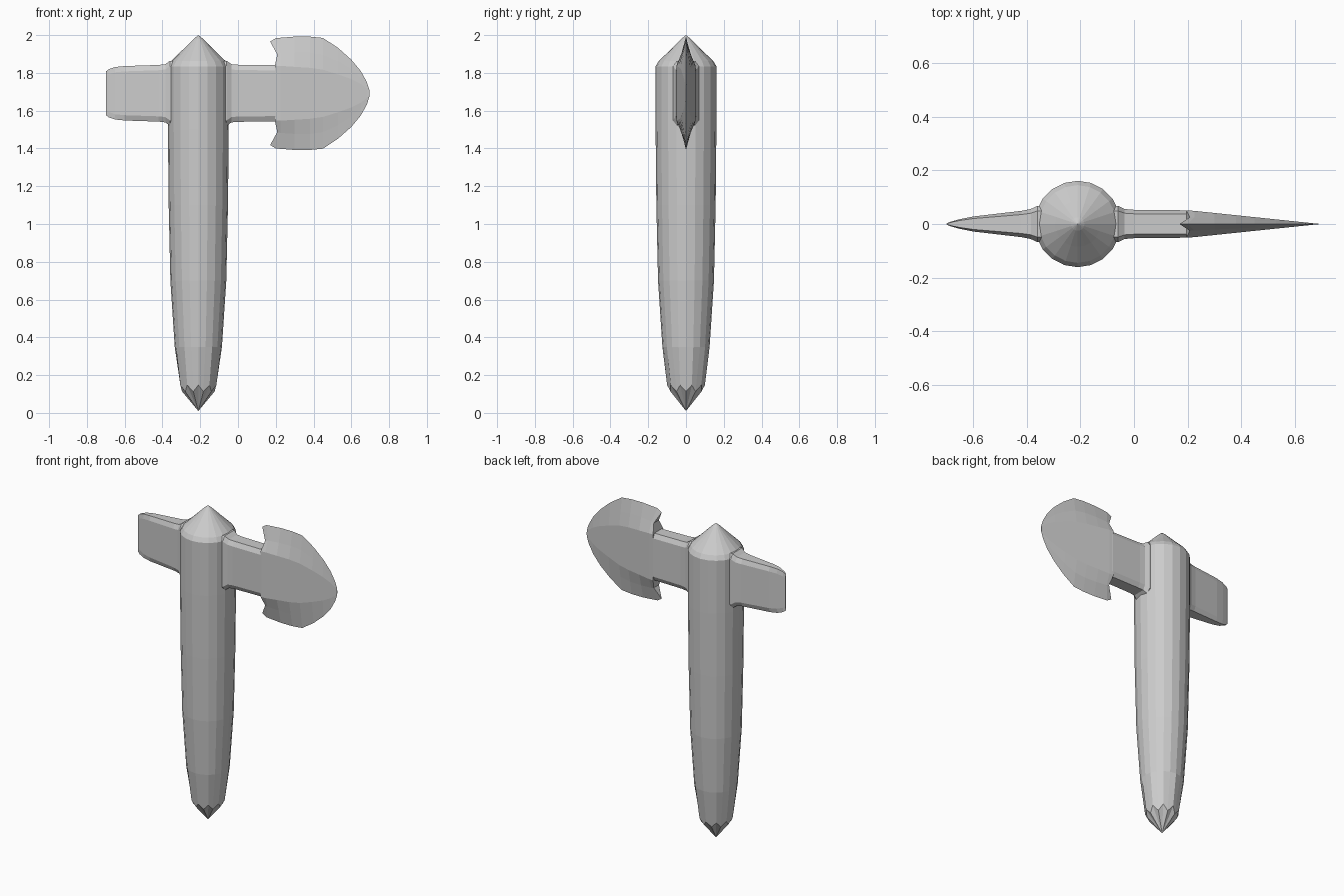
import bpy, bmesh
from math import sin, cos, pi

if "Cube" in bpy.data.objects:
    bpy.data.objects.remove(bpy.data.objects["Cube"])

CZ = 1.692   # height of the head's centre line
HX = -0.21   # handle axis
SIDES = 20


def make(name, rings, cap_start, cap_end):
    """Skin a list of closed rings; caps are lists of index tuples."""
    bm = bmesh.new()
    vr = [[bm.verts.new(p) for p in r] for r in rings]
    n = len(vr[0])
    for a, b in zip(vr, vr[1:]):
        for i in range(n):
            j = (i + 1) % n
            bm.faces.new((a[i], a[j], b[j], b[i]))
    for ring, cap in ((vr[0], cap_start), (vr[-1], cap_end)):
        for idx in cap:
            bm.faces.new([ring[i] for i in idx])
    bmesh.ops.remove_doubles(bm, verts=bm.verts, dist=0.0005)
    bmesh.ops.dissolve_degenerate(bm, edges=bm.edges, dist=0.0005)
    bmesh.ops.recalc_face_normals(bm, faces=bm.faces)
    me = bpy.data.meshes.new(name)
    bm.to_mesh(me)
    bm.free()
    ob = bpy.data.objects.new(name, me)
    bpy.context.collection.objects.link(ob)
    return ob


# Handle: tapered shaft with a zigzag carved point and a conical top
profile = [(0.0, 0.01), (0.093, 0.13), (0.125, 0.35), (0.148, 0.70),
           (0.157, 1.10), (0.161, 1.50), (0.161, 1.835), (0.145, 1.862),
           (0.085, 1.92), (0.025, 1.98), (0.0, 2.0)]
rings = []
for k, (r, z) in enumerate(profile):
    ring = []
    for i in range(SIDES):
        a = 2 * pi * i / SIDES
        s = (1 if i % 2 else -1) if k == 1 else 0
        rr = r + s * 0.007
        ring.append((HX + rr * cos(a), rr * sin(a), z + s * 0.017))
    rings.append(ring)
make("handle", rings, [], [])


# Bar: chamfered beam running through the handle
# x, half thickness, half height
bar = [(-0.70, 0.002, 0.115), (-0.685, 0.008, 0.127), (-0.65, 0.018, 0.139),
       (-0.60, 0.028, 0.144), (-0.42, 0.049, 0.150), (-0.385, 0.056, 0.154),
       (-0.36, 0.068, 0.172), (-0.06, 0.068, 0.172), (-0.035, 0.056, 0.154),
       (0.0, 0.053, 0.151), (0.20, 0.051, 0.149), (0.24, 0.040, 0.140)]


def bar_ring(x, t, h):
    c, u = h - 0.028, t * 0.72
    pts = [(u, h), (t, c), (t, -c), (u, -h), (-u, -h), (-t, -c), (-t, c), (-u, h)]
    return [(x, y, CZ + z) for y, z in pts]


make("head_bar", [bar_ring(*s) for s in bar], [range(8)], [range(8)])


# Blade: each station holds (x, half height) for edge, middle and core rows
stations = [
    ((0.17, 0.274), (0.208, 0.205), (0.195, 0.145)),
    ((0.20, 0.292), (0.225, 0.210), (0.225, 0.145)),
    ((0.30, 0.300), (0.30, 0.215), (0.30, 0.140)),
    ((0.38, 0.300), (0.38, 0.215), (0.38, 0.135)),
    ((0.45, 0.293), (0.45, 0.205), (0.45, 0.125)),
    ((0.53, 0.240), (0.53, 0.170), (0.53, 0.100)),
    ((0.60, 0.178), (0.60, 0.125), (0.60, 0.075)),
    ((0.65, 0.118), (0.65, 0.083), (0.65, 0.050)),
    ((0.682, 0.060), (0.682, 0.042), (0.682, 0.025)),
    ((0.695, 0.020), (0.695, 0.014), (0.695, 0.008)),
]


def blade_ring(edge, mid, core):
    t = 0.051 * max(0.01, min(1, (0.695 - core[0]) / 0.49))
    m = t * 0.5
    pts = [(edge, 0, 1), (mid, m, 1), (core, t, 1), (core, t, -1), (mid, m, -1),
           (edge, 0, -1), (mid, -m, -1), (core, -t, -1), (core, -t, 1), (mid, -m, 1)]
    return [(p[0], y, CZ + s * p[1]) for p, y, s in pts]


notch_cap = [(0, 1, 9), (1, 2, 8, 9), (2, 3, 7, 8), (3, 4, 6, 7), (4, 5, 6)]
make("axe_blade", [blade_ring(*s) for s in stations], notch_cap, notch_cap)
